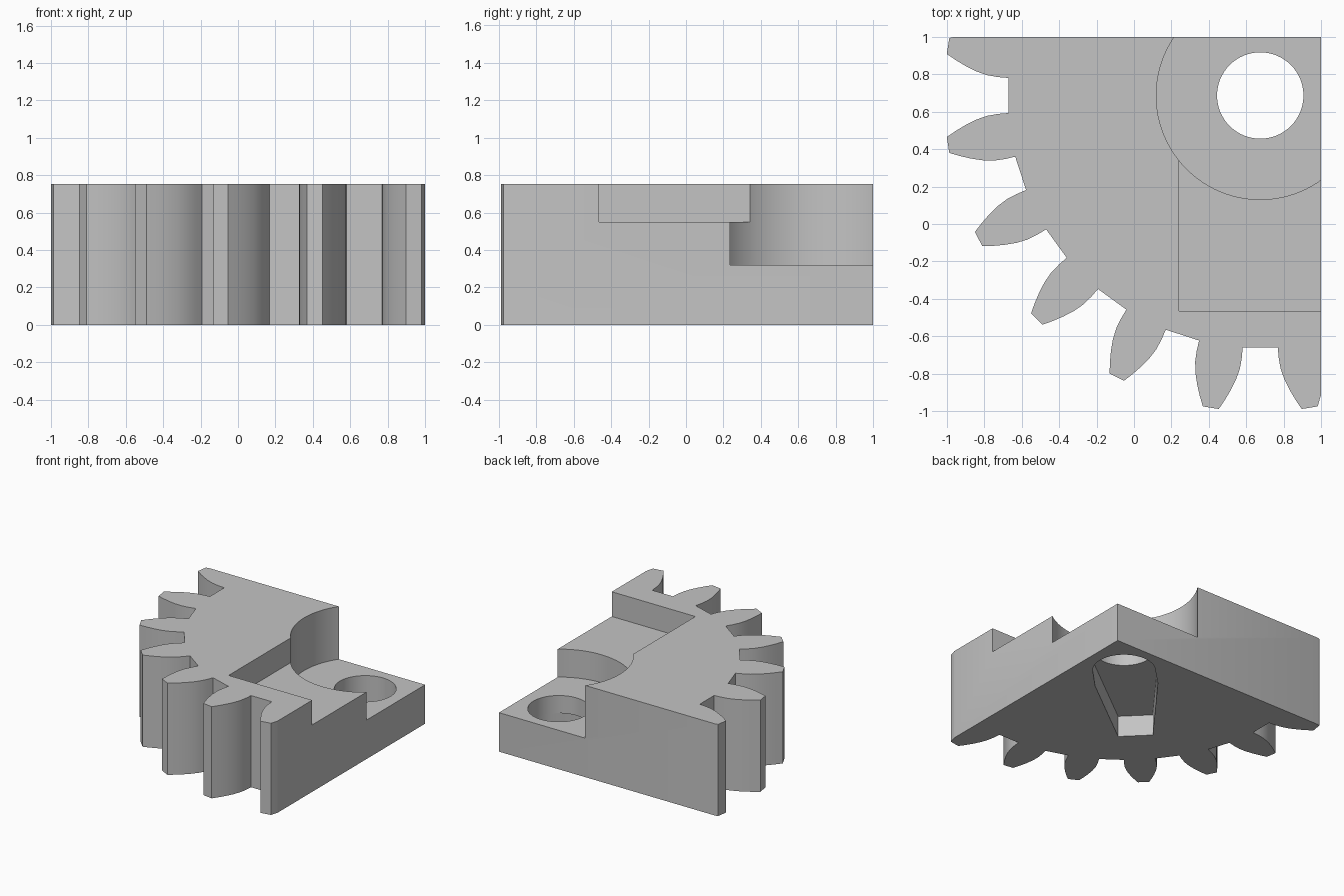
import bpy
import bmesh
from math import sin, cos, pi, radians
from mathutils import Vector

old = bpy.data.objects.get("Cube")
if old:
    bpy.data.objects.remove(old, do_unlink=True)

HEIGHT = 0.753
HUB = Vector((0.675, 0.687))
HOLE_RADIUS = 0.231

grey = bpy.data.materials.new("plain grey")
grey.use_nodes = True
grey.diffuse_color = (0.55, 0.55, 0.55, 1)
grey.node_tree.nodes["Principled BSDF"].inputs["Base Color"].default_value = (0.55, 0.55, 0.55, 1)


def prism(name, outline, z0, z1):
    """Extrude a flat outline between two heights."""
    bm = bmesh.new()
    base = bm.faces.new([bm.verts.new((x, y, z0)) for x, y in outline])
    top = bmesh.ops.extrude_face_region(bm, geom=[base])["geom"]
    verts = [g for g in top if isinstance(g, bmesh.types.BMVert)]
    bmesh.ops.translate(bm, verts=verts, vec=(0, 0, z1 - z0))
    bmesh.ops.recalc_face_normals(bm, faces=bm.faces)
    mesh = bpy.data.meshes.new(name)
    bm.to_mesh(mesh)
    bm.free()
    mesh.materials.append(grey)
    obj = bpy.data.objects.new(name, mesh)
    bpy.context.collection.objects.link(obj)
    return obj


def rect(x0, x1, y0, y1):
    return [(x0, y0), (x1, y0), (x1, y1), (x0, y1)]


def polar(angle, along, across):
    """Point measured along and across a direction from the hub."""
    a = radians(angle)
    return HUB + Vector((along * cos(a) - across * sin(a),
                         along * sin(a) + across * cos(a)))


def arc(radius, start, end, count):
    return [polar(start + (end - start) * i / count, radius, 0) for i in range(count)]


def cut(target, cutter, operation="DIFFERENCE"):
    mod = target.modifiers.new("cut", "BOOLEAN")
    mod.operation = operation
    mod.solver = "EXACT"
    mod.object = cutter
    bpy.context.view_layer.objects.active = target
    bpy.ops.object.modifier_apply(modifier=mod.name)
    bpy.data.objects.remove(cutter, do_unlink=True)


# Toothed sector: one flank profile repeated for every tooth
flank = [(1.345, 0.118), (1.40, 0.122), (1.46, 0.121), (1.52, 0.110),
         (1.58, 0.091), (1.635, 0.069), (1.69, 0.043)]
outline = []
for i in range(7):
    angle = 171 + 18 * i
    outline += [polar(angle, r, -w) for r, w in flank]
    outline += [polar(angle, r, w) for r, w in reversed(flank)]
outline += [(1.4, -0.6), (1.4, 1.4), (-0.6, 1.4)]
gear = prism("gear_sector", outline, 0, HEIGHT)

# Trim to the two straight sides
cut(gear, prism("trim", rect(-1.5, 1, -1.5, 1), -0.5, 1.5), "INTERSECT")

# Round hub recess, side pocket and shaft hole
cut(gear, prism("hub_recess", arc(0.556, 0, 360, 96), 0.32, 1.2))
cut(gear, prism("side_pocket", rect(0.24, 1.3, -0.465, 0.5), 0.55, 1.2))
cut(gear, prism("shaft_hole", arc(HOLE_RADIUS, 0, 360, 64), -0.5, 1.2))

# Tapered arm slot in the underside, pointing along the diagonal
slot = arc(HOLE_RADIUS + 0.004, 315, 495, 32)
slot = [polar(225, 0.99, -0.131), polar(225, 0.22, -0.237)] + \
       [polar(225, p[0], p[1]) for p in
        [(-(HOLE_RADIUS + 0.004) * sin(pi * i / 32), -(HOLE_RADIUS + 0.004) * cos(pi * i / 32))
         for i in range(33)]] + \
       [polar(225, 0.22, 0.237), polar(225, 0.99, 0.131)]
cut(gear, prism("arm_slot", slot, -0.5, 0.175))

# Smooth curved walls, keep hard edges
bpy.ops.object.select_all(action="DESELECT")
gear.select_set(True)
bpy.context.view_layer.objects.active = gear
bpy.ops.object.shade_smooth_by_angle(angle=radians(30))
